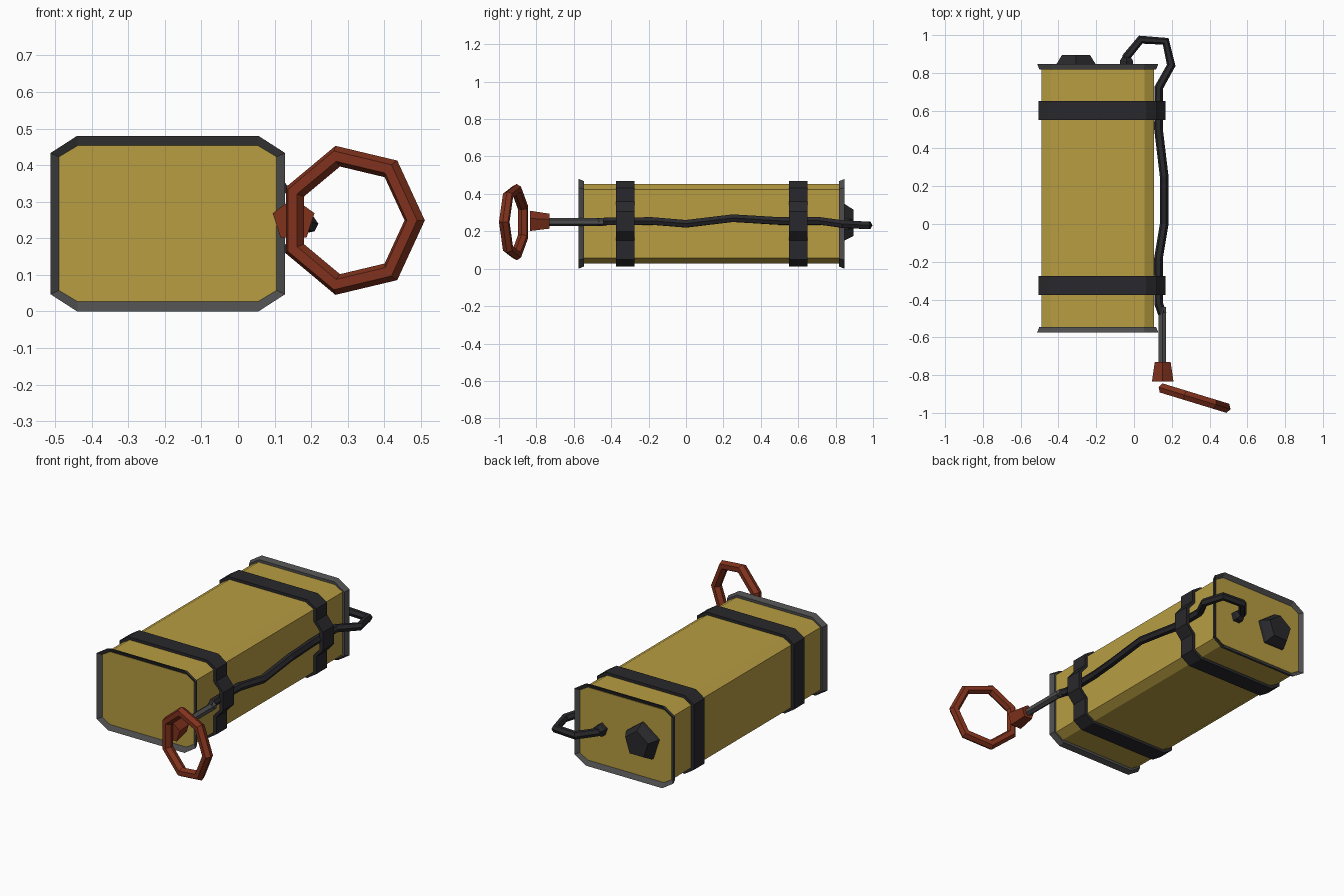
import bpy, bmesh
from math import sin, cos, pi, radians
from mathutils import Matrix

if "Cube" in bpy.data.objects:
    bpy.data.objects.remove(bpy.data.objects["Cube"])


def material(name, rgb):
    m = bpy.data.materials.new(name)
    m.diffuse_color = (*rgb, 1)
    m.use_nodes = True
    m.node_tree.nodes["Principled BSDF"].inputs["Base Color"].default_value = m.diffuse_color
    return m


YELLOW = material("yellow_paint", (0.48, 0.34, 0.055))
GREY = material("dark_metal", (0.075, 0.075, 0.075))
BLACK = material("black_rubber", (0.022, 0.022, 0.026))
RED = material("red_paint", (0.22, 0.032, 0.012))


def loft(name, loops, mat, closed=False):
    """Skin equal-length loops of points; cap the ends or join last to first."""
    bm = bmesh.new()
    rows = [[bm.verts.new(p) for p in loop] for loop in loops]
    n = len(rows[0])
    pairs = list(zip(rows, rows[1:]))
    if closed:
        pairs.append((rows[-1], rows[0]))
    else:
        bm.faces.new(rows[0])
        bm.faces.new(rows[-1])
    for a, b in pairs:
        for i in range(n):
            j = (i + 1) % n
            bm.faces.new((a[i], a[j], b[j], b[i]))
    bmesh.ops.recalc_face_normals(bm, faces=bm.faces)
    me = bpy.data.meshes.new(name)
    bm.to_mesh(me)
    bm.free()
    me.materials.append(mat)
    ob = bpy.data.objects.new(name, me)
    bpy.context.collection.objects.link(ob)
    return ob


CX, CZ = -0.192, 0.24


def octagon(y, hx, hz, cx, cz, bump=None):
    """Chamfered rectangle in XZ; bump bulges the +x side over the hose."""
    side = [(hx, -hz + cz)]
    if bump is not None:
        side += [(hx, -0.09), (bump, -0.04), (bump, 0.065), (hx, 0.12)]
    side += [(hx, hz - cz)]
    pts = side + [(hx - cx, hz), (-hx + cx, hz), (-hx, hz - cz),
                  (-hx, -hz + cz), (-hx + cx, -hz), (hx - cx, -hz)]
    return [(CX + x, y, CZ + z) for x, z in pts]


def polygon(x, y, z, r, n, start=pi / 2):
    return [(x + r * cos(start + 2 * pi * i / n), y,
             z + r * sin(start + 2 * pi * i / n)) for i in range(n)]


def cone(name, x, z, sections, n, mat):
    return loft(name, [polygon(x, y, z, r, n) for y, r in sections], mat)


# Tank body
loft("tank_body", [octagon(y, 0.297, 0.213, 0.05, 0.03) for y in (-0.557, 0.832)], YELLOW)

# Flared rims at both ends
for name, y, s in (("front_rim", -0.575, 1), ("back_rim", 0.848, -1)):
    loft(name, [octagon(y + s * 0.02, 0.296, 0.212, 0.05, 0.03),
                octagon(y, 0.321, 0.24, 0.073, 0.047),
                octagon(y + s * 0.03, 0.309, 0.228, 0.065, 0.042),
                octagon(y + s * 0.03, 0.296, 0.212, 0.05, 0.03)], GREY, closed=True)

# Straps that bulge over the hose
for name, y in (("front_strap", -0.325), ("back_strap", 0.6)):
    outer = [octagon(y + d, 0.314, 0.229, 0.058, 0.038, 0.358) for d in (-0.05, 0.05)]
    inner = [octagon(y + d, 0.292, 0.208, 0.05, 0.03, 0.336) for d in (0.05, -0.05)]
    loft(name, outer + inner, BLACK, closed=True)

# Filler cap and hose connector on the back
cone("filler_cap", -0.307, 0.238, ((0.825, 0.112), (0.848, 0.108), (0.895, 0.078)), 5, BLACK)
cone("hose_connector", -0.04, 0.235, ((0.825, 0.036), (0.865, 0.036), (0.885, 0.022)), 5, BLACK)

# Hose
path = [(-0.04, 0.84, 0.235), (-0.04, 0.885, 0.235), (0.035, 0.976, 0.232),
        (0.168, 0.967, 0.232), (0.197, 0.84, 0.238), (0.13, 0.72, 0.255),
        (0.13, 0.5, 0.255), (0.16, 0.25, 0.27), (0.16, 0.0, 0.24),
        (0.13, -0.18, 0.255), (0.13, -0.42, 0.253), (0.15, -0.475, 0.25)]
cu = bpy.data.curves.new("hose", "CURVE")
cu.dimensions = "3D"
cu.bevel_depth = 0.023
cu.bevel_resolution = 1
cu.use_fill_caps = True
sp = cu.splines.new("POLY")
sp.points.add(len(path) - 1)
for p, co in zip(sp.points, path):
    p.co = (*co, 1)
sp.use_smooth = False
cu.materials.append(BLACK)
hose = bpy.data.objects.new("hose", cu)
bpy.context.collection.objects.link(hose)

# Metal pipe and nozzle
cone("pipe", 0.15, 0.25, ((-0.44, 0.022), (-0.76, 0.022)), 6, GREY)
cone("nozzle", 0.152, 0.25, ((-0.73, 0.044), (-0.835, 0.06)), 5, RED)

# Seven-sided ring handle, turned about the vertical axis
N, M, R, r = 7, 6, 0.18, 0.029
ring = loft("ring_handle", [
    [((R + r * cos(2 * pi * j / M)) * cos(2 * pi * i / N),
      r * sin(2 * pi * j / M),
      (R + r * cos(2 * pi * j / M)) * sin(2 * pi * i / N)) for j in range(M)]
    for i in range(N)], RED, closed=True)
ring.matrix_world = Matrix.Translation((0.311, -0.919, 0.249)) @ Matrix.Rotation(radians(-17), 4, "Z")
